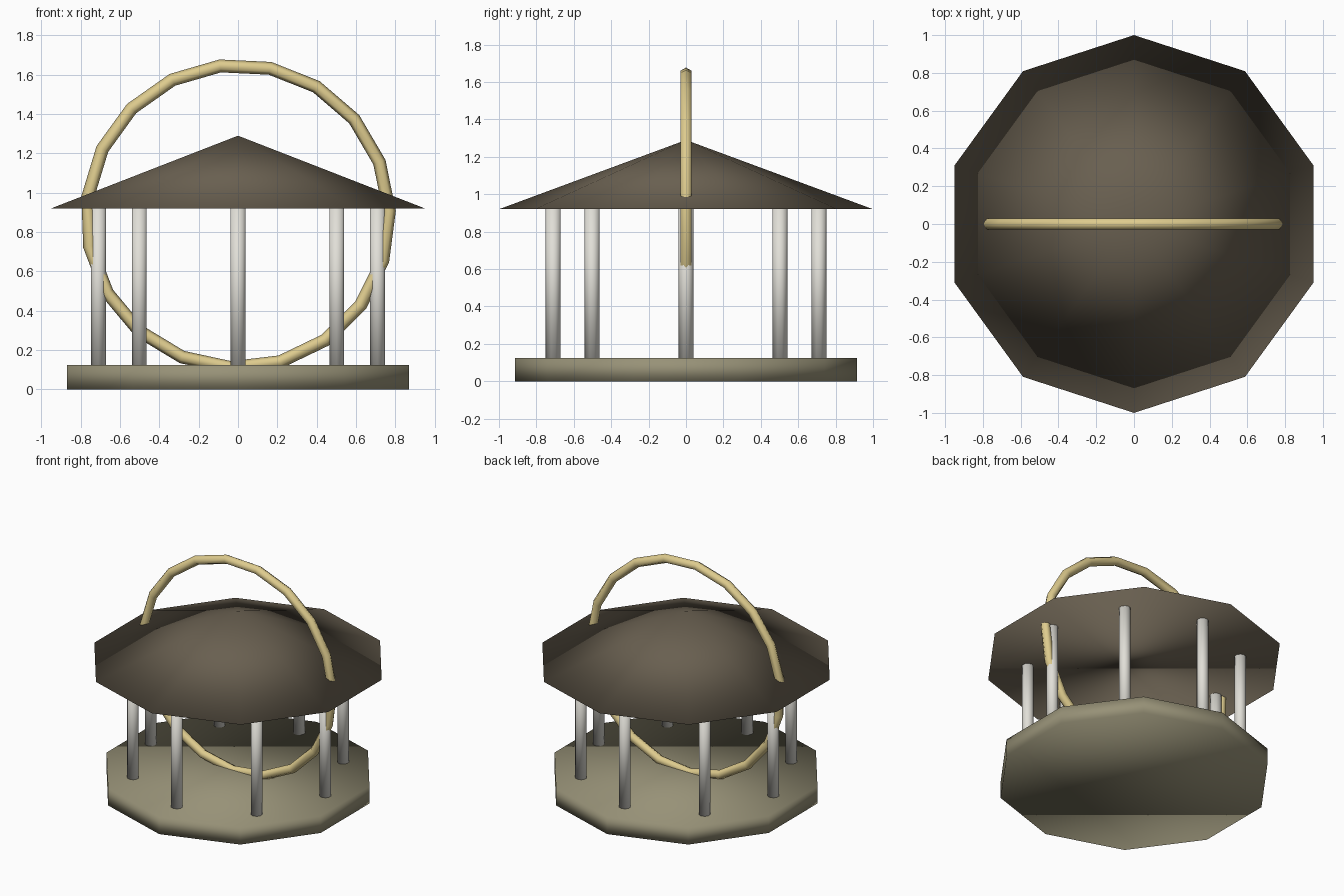
import bpy
from math import sin, cos, radians, tau

if "Cube" in bpy.data.objects:
    bpy.data.objects.remove(bpy.data.objects["Cube"], do_unlink=True)


def material(name, rgb):
    mat = bpy.data.materials.new(name)
    mat.use_nodes = True
    mat.diffuse_color = (*rgb, 1)
    mat.node_tree.nodes["Principled BSDF"].inputs["Base Color"].default_value = (*rgb, 1)
    return mat


def finish(name, mat):
    """Name, colour and smooth the active object."""
    obj = bpy.context.object
    obj.name = name
    obj.data.materials.append(mat)
    bpy.ops.object.shade_smooth()
    return obj


def column(name, mat, radius, bottom, top, x=0, y=0, top_radius=None):
    """Ten-sided upright cylinder, or a cone when top_radius is given."""
    bpy.ops.mesh.primitive_cone_add(
        vertices=10, radius1=radius,
        radius2=radius if top_radius is None else top_radius,
        depth=top - bottom, location=(x, y, (bottom + top) / 2))
    return finish(name, mat)


roof_brown = material("dark brown", (0.14, 0.115, 0.08))
base_olive = material("olive stone", (0.31, 0.285, 0.185))
post_white = material("off white", (0.75, 0.735, 0.68))
ring_gold = material("pale gold", (0.73, 0.6, 0.27))

BASE_TOP, ROOF_BOTTOM = 0.125, 0.92

# Base slab and pointed roof
column("base", base_olive, 0.915, 0, BASE_TOP)
column("roof", roof_brown, 1.0, ROOF_BOTTOM, 1.29, top_radius=0)

# Eight posts in a circle, let slightly into the base and roof
POSTS = 8
for i in range(POSTS):
    a = tau * i / POSTS
    column(f"post_{i + 1}", post_white, 0.04, BASE_TOP - 0.01, ROOF_BOTTOM + 0.01,
           0.71 * cos(a), 0.71 * sin(a))

# Upright hoop that passes through the roof
bpy.ops.mesh.primitive_torus_add(
    major_segments=19, minor_segments=6, major_radius=0.77, minor_radius=0.033,
    location=(0, 0, 0.88), rotation=(radians(90), radians(-2), 0))
finish("hoop", ring_gold)
